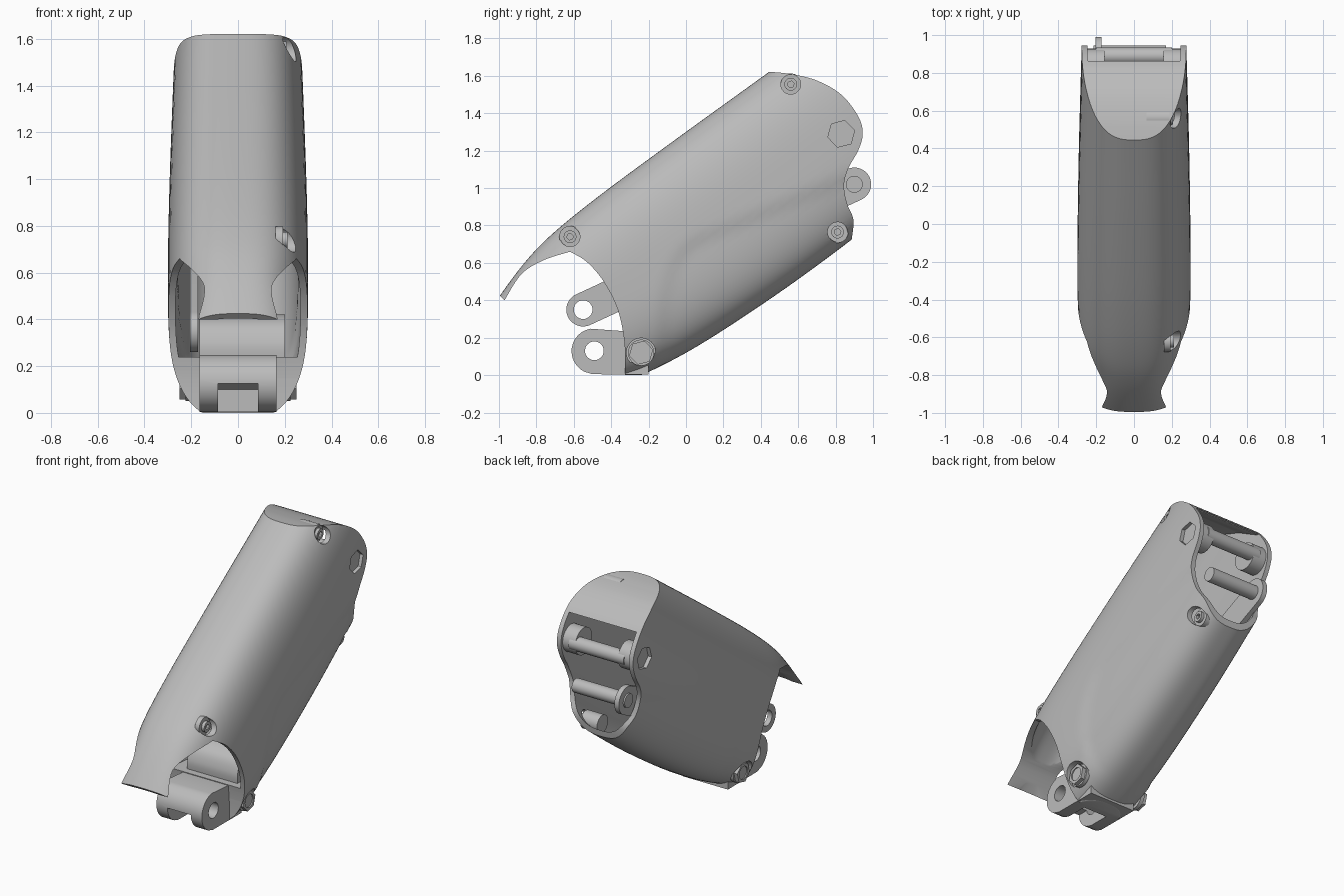
import bpy, math
from mathutils import Vector

if "Cube" in bpy.data.objects:
    bpy.data.objects.remove(bpy.data.objects["Cube"])

GREY = (0.5, 0.5, 0.5, 1)
mat = bpy.data.materials.new("plain grey")
mat.use_nodes = True
mat.diffuse_color = GREY
mat.node_tree.nodes["Principled BSDF"].inputs["Base Color"].default_value = GREY

# Limb axis (along) and its perpendicular (up), both in the YZ plane
ALONG = Vector((0, 0.81, 0.585))
UP = Vector((0, -0.585, 0.81))


def make(name, verts, faces):
    mesh = bpy.data.meshes.new(name)
    mesh.from_pydata([tuple(v) for v in verts], [], faces)
    mesh.materials.append(mat)
    ob = bpy.data.objects.new(name, mesh)
    bpy.context.collection.objects.link(ob)
    bpy.context.view_layer.objects.active = ob
    bpy.ops.object.select_all(action='DESELECT')
    ob.select_set(True)
    bpy.ops.object.mode_set(mode='EDIT')
    bpy.ops.mesh.select_all(action='SELECT')
    bpy.ops.mesh.normals_make_consistent(inside=False)
    bpy.ops.object.mode_set(mode='OBJECT')
    return ob


def skin(name, rings):
    """Closed tube through equal rings of points."""
    n = len(rings[0])
    faces = [(r * n + i, r * n + (i + 1) % n, (r + 1) * n + (i + 1) % n, (r + 1) * n + i)
             for r in range(len(rings) - 1) for i in range(n)]
    last = (len(rings) - 1) * n
    faces += [tuple(range(n)), tuple(range(last, last + n))]
    return make(name, [p for ring in rings for p in ring], faces)


def prism(name, outline, x0, x1):
    return skin(name, [[(x, y, z) for y, z in outline] for x in (x0, x1)])


def circle(y, z, r, n=32, turn=0.0):
    return [(y + r * math.cos(turn + math.tau * i / n), z + r * math.sin(turn + math.tau * i / n))
            for i in range(n)]


def rod(name, y, z, r, x0, x1, n=32):
    return prism(name, circle(y, z, r, n, 0.25), x0, x1)


def boolean(ob, tool, op='DIFFERENCE'):
    bpy.context.view_layer.objects.active = ob
    mod = ob.modifiers.new("cut", 'BOOLEAN')
    mod.operation, mod.object, mod.solver = op, tool, 'EXACT'
    bpy.ops.object.modifier_apply(modifier=mod.name)
    bpy.data.objects.remove(tool)


def spline(pts, steps=6):
    """Smooth curve through tuples of any size."""
    ext = [pts[0]] + pts + [pts[-1]]
    out = []
    for a, b, c, d in zip(ext, ext[1:], ext[2:], ext[3:]):
        for k in range(steps):
            t = k / steps
            out.append(tuple(0.5 * (2 * q + (r - p) * t + (2 * p - 5 * q + 4 * r - s) * t * t
                                    + (3 * q - p - 3 * r + s) * t ** 3)
                             for p, q, r, s in zip(a, b, c, d)))
    return out + [pts[-1]]


def loft(name, inset=0.0):
    """Rounded limb volume: position along axis, top, bottom, half width."""
    stations = spline([(-0.75, 0.85, 0.30, 0.27), (-0.56, 0.927, 0.25, 0.27),
                       (-0.33, 0.998, 0.18, 0.27), (-0.12, 1.033, 0.125, 0.295),
                       (0.2, 1.05, 0.085, 0.30), (0.7, 1.055, 0.065, 0.295),
                       (1.2, 1.055, 0.07, 0.285), (1.75, 1.055, 0.09, 0.272)], 8)
    rings = []
    for s, top, bottom, width in stations:
        mid, half, wide = (top + bottom) / 2, (top - bottom) / 2 - inset, width - inset
        crease = 0.6 - (1.7 * (s - 0.45) ** 2 if s < 0.45 else 0.24 * (s - 0.45))
        ring = []
        for i in range(96):
            a = math.tau * i / 96
            c, d = math.cos(a), math.sin(a)
            r = (abs(c) ** 2.8 + abs(d) ** 2.8) ** (-1 / 2.8)
            t = mid + half * r * d
            k = min(max((crease - t) / 0.09, 0), 1)     # shallow recess under the side crease
            x = (wide - 0.012 * k * k * (3 - 2 * k)) * r * c
            ring.append(Vector((x, 0, 0)) + ALONG * s + UP * t)
        rings.append(ring)
    return skin(name, rings)


# Outer shell, trimmed by the side outline
back = spline([(0.44, 1.622), (0.56, 1.61), (0.7, 1.575), (0.83, 1.5), (0.92, 1.385), (0.945, 1.29),
               (0.92, 1.2), (0.87, 1.11), (0.845, 1.02), (0.86, 0.92), (0.895, 0.83), (0.885, 0.72)])
front = spline([(-0.325, 0), (-0.33, 0.18), (-0.365, 0.35), (-0.44, 0.5), (-0.53, 0.605), (-0.62, 0.66)])
brow = spline([(-0.62, 0.66), (-0.76, 0.615), (-0.88, 0.54), (-0.97, 0.4)])
outline = [(0.40, 1.8)] + back + [(0.885, 0)] + front + brow[1:] + [(-1.0, 0.43), (-1.2, 0.6), (-1.2, 1.8)]
shell = loft("outer_shell")
boolean(shell, prism("trim", outline, -0.5, 0.5), 'INTERSECT')

# Hollow inside, open at both ends, with an end cap and a front shelf left standing
hollow = loft("hollow", 0.03)
room = [(-1.3, 0.24), (-0.15, 0.24), (0.1, 0), (1.3, 0), (1.3, 1.49), (0.85, 1.465), (0.7, 1.54),
        (0.55, 1.575), (0.44, 1.587), (0.2, 1.8), (-1.3, 1.8)]
boolean(hollow, prism("room", room, -0.6, 0.6), 'INTERSECT')
boolean(shell, hollow)

# Screw pockets on the left side, with bosses and socket screws
for i, (y, z, floor) in enumerate([(0.56, 1.555, 0.185), (-0.62, 0.74, 0.19), (0.81, 0.765, 0.16)]):
    boolean(shell, rod("pocket", y, z, 0.053, floor, 0.5))
    inner = floor - (0.03 if i == 1 else 0.12)
    rod(f"screw_boss_{i + 1}", y, z, 0.058, inner, floor + 0.002)
    screw = rod(f"socket_screw_{i + 1}", y, z, 0.034, floor - 0.01, floor + 0.022)
    boolean(screw, rod("socket", y, z, 0.018, floor + 0.004, 0.5, 6))

# Hexagon recesses, pivot collars and lower nuts on both sides
for side, label in ((1, "left"), (-1, "right")):
    boolean(shell, rod("hex_recess", 0.83, 1.29, 0.074, side * 0.255, side * 0.5, 6))
    rod(f"pivot_collar_{label}", 0.84, 1.29, 0.088, side * 0.155, side * 0.256)
    boolean(shell, rod("nut_pocket", -0.24, 0.12, 0.078, side * 0.215, side * 0.5))
    rod(f"lower_washer_{label}", -0.24, 0.12, 0.07, side * 0.2, side * 0.225)
    nut = rod(f"lower_nut_{label}", -0.24, 0.12, 0.066, side * 0.2, side * 0.25, 6)
    boolean(nut, rod("nut_hole", -0.24, 0.12, 0.042, side * 0.243, side * 0.5))

rod("upper_pivot_shaft", 0.89, 1.29, 0.045, -0.2, 0.2)
rod("link_pin", 0.9, 1.02, 0.045, -0.215, 0.17)

# Flat link bar running through the shell
a, b = Vector((-0.55, 0.35)), Vector((0.9, 1.02))
lean = math.atan2(b.y - a.y, b.x - a.x)
arc = [math.pi * k / 16 for k in range(17)]
bar = [(a.x + 0.09 * math.cos(lean + math.pi / 2 + t), a.y + 0.09 * math.sin(lean + math.pi / 2 + t)) for t in arc]
bar += [(b.x + 0.09 * math.cos(lean - math.pi / 2 + t), b.y + 0.09 * math.sin(lean - math.pi / 2 + t)) for t in arc]
link = prism("link_bar", bar, -0.205, -0.172)
boolean(link, rod("link_hole", a.x, a.y, 0.05, -0.4, 0.4))

# Front hinge block with two lugs
nose = [(-0.49 + 0.122 * math.cos(t), 0.128 + 0.122 * math.sin(t))
        for t in (math.radians(100 + 12 * k) for k in range(13))]
hinge = prism("front_hinge", nose + [(-0.5, 0.005), (-0.2, 0.003), (-0.2, 0.235), (-0.33, 0.235)], -0.165, 0.165)
slot = [(-0.8, -0.1), (-0.36, -0.1), (-0.36, 0.1), (-0.4, 0.125), (-0.8, 0.125)]
boolean(hinge, prism("slot", slot, -0.085, 0.085))
boolean(hinge, rod("hinge_hole", -0.49, 0.13, 0.05, -0.4, 0.4))

# Rounded bridge inside the front opening
bridge = spline([(-0.29, 0.22), (-0.29, 0.3), (-0.25, 0.38), (-0.15, 0.42), (0, 0.4)]) + [(0.02, 0.22)]
prism("inner_bridge", bridge, -0.165, 0.2)

# Smooth shading with sharp edges kept
bpy.ops.object.select_all(action='DESELECT')
for ob in bpy.context.scene.objects:
    if ob.type == 'MESH' and mat.name in ob.data.materials:
        ob.select_set(True)
        bpy.context.view_layer.objects.active = ob
bpy.ops.object.shade_smooth_by_angle(angle=math.radians(30))
